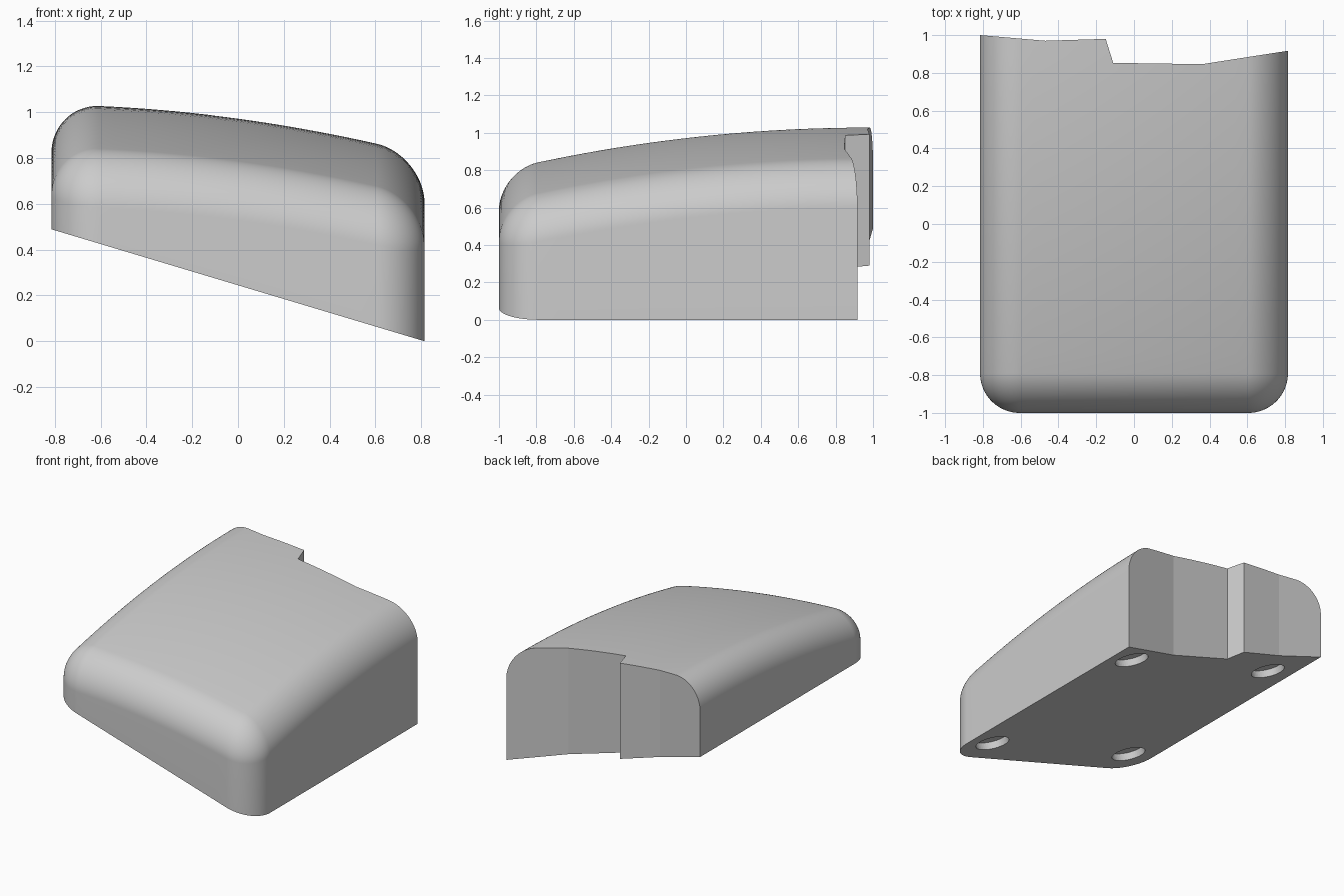
import bpy, bmesh
from math import sin, cos, pi, atan, radians
from mathutils import Vector, Matrix

cube = bpy.data.objects.get("Cube")
if cube:
    bpy.data.objects.remove(cube, do_unlink=True)

HALF_W, FRONT, BACK, R = 0.815, -1.0, 1.1, 0.21
ARC, GRID = 24, 18
SLOPE = 0.3


def crown(x, y):
    """Height of the gently domed top."""
    t = x + 0.62
    return 1.028 - 0.06 * (0.97 - y) ** 2 - 0.042 * t - 0.0755 * t * t


def underside(x):
    return SLOPE * (HALF_W - x)


def add_object(name, bm):
    bmesh.ops.recalc_face_normals(bm, faces=bm.faces)
    mesh = bpy.data.meshes.new(name)
    bm.to_mesh(mesh)
    bm.free()
    obj = bpy.data.objects.new(name, mesh)
    bpy.context.collection.objects.link(obj)
    return obj


def prism(name, outline, low, high):
    bm = bmesh.new()
    face = bm.faces.new([bm.verts.new((x, y, low)) for x, y in outline])
    lifted = bmesh.ops.extrude_face_region(bm, geom=[face])["geom"]
    verts = [v for v in lifted if isinstance(v, bmesh.types.BMVert)]
    bmesh.ops.translate(bm, verts=verts, vec=(0, 0, high - low))
    return add_object(name, bm)


def disc_cutter(name, x, y, radius, depth):
    bm = bmesh.new()
    place = Matrix.Translation((x, y, underside(x))) @ Matrix.Rotation(atan(SLOPE), 4, 'Y')
    bmesh.ops.create_cone(bm, cap_ends=True, segments=48, radius1=radius,
                          radius2=radius, depth=depth * 2, matrix=place)
    return add_object(name, bm)


# U-shaped path round the flat part of the top, with outward directions
inner_x, inner_y = HALF_W - R, FRONT + R
xs = [-inner_x + 2 * inner_x * i / GRID for i in range(GRID + 1)]
ys = [BACK + (inner_y - BACK) * i / GRID for i in range(GRID + 1)]
path = [(-inner_x, y, pi) for y in ys]
path += [(-inner_x, inner_y, pi + pi / 2 * i / ARC) for i in range(1, ARC)]
path += [(x, inner_y, 1.5 * pi) for x in xs]
path += [(inner_x, inner_y, 1.5 * pi + pi / 2 * i / ARC) for i in range(1, ARC)]
path += [(inner_x, y, 2 * pi) for y in reversed(ys)]

# Body: walls, rounded rim, domed top, sloped underside
bm = bmesh.new()
rings = [[bm.verts.new((x + R * cos(a), y + R * sin(a), underside(x + R * cos(a))))
          for x, y, a in path]]
for k in range(ARC + 1):
    t = pi / 2 * k / ARC
    ring = []
    for bx, by, a in path:
        x, y = bx + R * cos(t) * cos(a), by + R * cos(t) * sin(a)
        ring.append(bm.verts.new((x, y, crown(x, y) - R * (1 - sin(t)))))
    rings.append(ring)
patch = [[bm.verts.new((x, y, crown(x, y))) for x in xs] for y in ys]
for sheet in (rings, patch):
    for lower, upper in zip(sheet, sheet[1:]):
        for i in range(len(lower) - 1):
            bm.faces.new((lower[i], lower[i + 1], upper[i + 1], upper[i]))
bm.faces.new(rings[0])
bmesh.ops.remove_doubles(bm, verts=bm.verts, dist=1e-5)
bmesh.ops.holes_fill(bm, edges=[e for e in bm.edges if e.is_boundary], sides=0)
bmesh.ops.dissolve_degenerate(bm, edges=bm.edges, dist=1e-6)
body = add_object("wedge_cover", bm)

# Stepped back edge and four round recesses underneath
back_edge = [(-0.9, 1.008), (-0.815, 1.0), (-0.47, 0.97), (-0.15, 0.98),
             (-0.11, 0.853), (0.36, 0.846), (0.815, 0.917), (0.9, 0.93)]
cutters = [prism("back_cutter", back_edge + [(0.9, 1.4), (-0.9, 1.4)], -0.5, 1.5)]
for x in (-0.585, 0.62):
    for y in (-0.755, 0.715):
        cutters.append(disc_cutter("recess_cutter", x, y, 0.115, 0.05))

for cutter in cutters:
    cutter.hide_render = True
    mod = body.modifiers.new(cutter.name, 'BOOLEAN')
    mod.operation, mod.solver, mod.object = 'DIFFERENCE', 'EXACT', cutter
bpy.context.view_layer.update()
graph = bpy.context.evaluated_depsgraph_get()
body.data = bpy.data.meshes.new_from_object(body.evaluated_get(graph))
body.modifiers.clear()
for cutter in cutters:
    bpy.data.objects.remove(cutter, do_unlink=True)

# Plain grey plastic
grey = bpy.data.materials.new("light_grey")
grey.use_nodes = True
colour = (0.6, 0.6, 0.6, 1)
grey.diffuse_color = colour
grey.node_tree.nodes["Principled BSDF"].inputs["Base Color"].default_value = colour
body.data.materials.clear()
body.data.materials.append(grey)

bpy.ops.object.select_all(action='DESELECT')
body.select_set(True)
bpy.context.view_layer.objects.active = body
bpy.ops.object.shade_smooth_by_angle(angle=radians(6))
